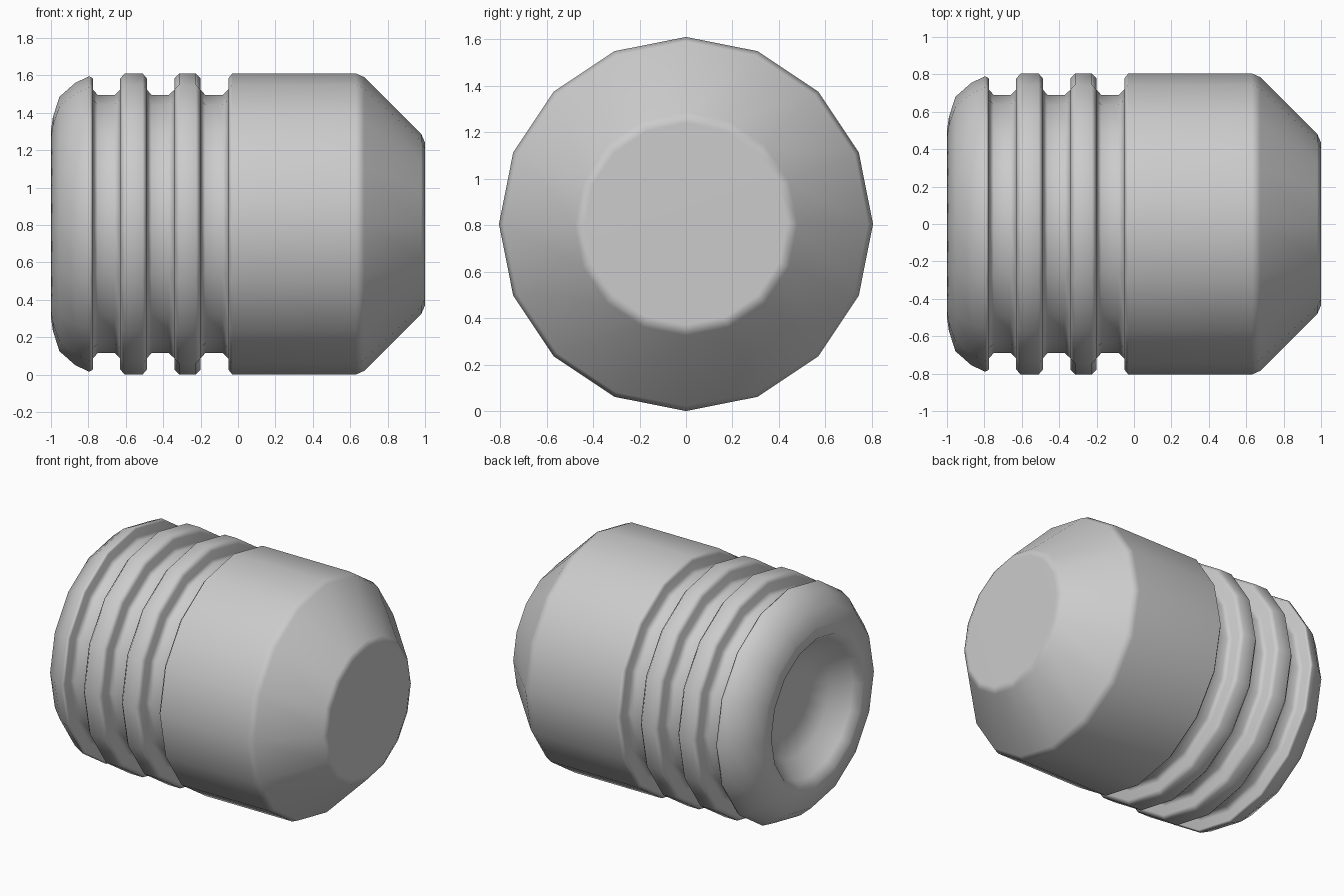
import bpy
import bmesh
from math import cos, sin, tau, radians

SIDES = 16
RADIUS = 0.805
GROOVE = 0.69

cube = bpy.data.objects.get("Cube")
if cube:
    bpy.data.objects.remove(cube, do_unlink=True)


def groove(start, end):
    """Bevelled channel between two shoulders, as (x, radius) points."""
    return [(start, 0.778), (start, 0.718), (start + 0.025, GROOVE),
            (end - 0.03, GROOVE), (end, 0.718), (end, 0.778)]


# Dished end and rounded lip
profile = [(-0.78, 0.2), (-0.84, 0.36), (-0.95, 0.46), (-1.0, 0.5),
           (-0.99, 0.57), (-0.955, 0.68), (-0.87, 0.755), (-0.795, 0.79)]
# Three grooves separated by two raised bands
profile += groove(-0.775, -0.63)
profile += [(-0.605, RADIUS), (-0.51, RADIUS)]
profile += groove(-0.487, -0.34)
profile += [(-0.315, RADIUS), (-0.225, RADIUS)]
profile += groove(-0.2, -0.052)
# Plain barrel and tapered nose
profile += [(-0.03, RADIUS), (0.63, RADIUS), (0.675, 0.785),
            (0.98, 0.48), (1.0, 0.435)]


def lathe(name, points):
    """Turn a profile around the x axis and close both ends."""
    bm = bmesh.new()
    rings = []
    for x, r in points:
        rings.append([bm.verts.new((x, r * cos(tau * i / SIDES),
                                    RADIUS + r * sin(tau * i / SIDES)))
                      for i in range(SIDES)])
    for a, b in zip(rings, rings[1:]):
        for i in range(SIDES):
            j = (i + 1) % SIDES
            bm.faces.new((a[i], a[j], b[j], b[i]))
    bm.faces.new(rings[0])
    bm.faces.new(rings[-1])
    bmesh.ops.recalc_face_normals(bm, faces=bm.faces)
    mesh = bpy.data.meshes.new(name)
    bm.to_mesh(mesh)
    bm.free()
    obj = bpy.data.objects.new(name, mesh)
    bpy.context.collection.objects.link(obj)
    return obj


body = lathe("grooved_slug", profile)
bpy.ops.object.select_all(action="DESELECT")
body.select_set(True)
bpy.context.view_layer.objects.active = body
bpy.ops.object.shade_smooth_by_angle(angle=radians(70))

# Keep the broad faces clean against their bevels
weighted = body.modifiers.new("clean_shading", "WEIGHTED_NORMAL")
weighted.keep_sharp = True
